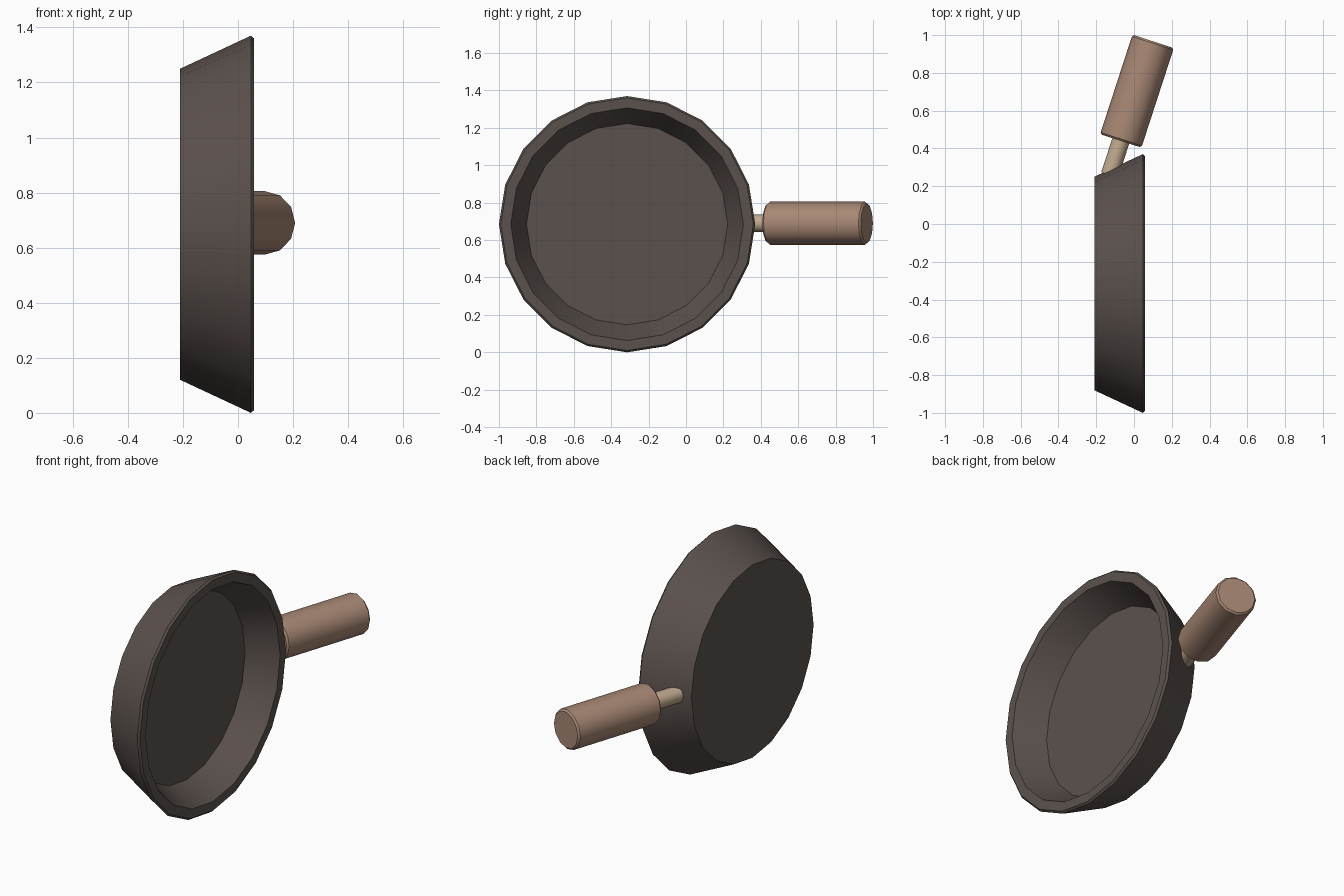
import bpy, bmesh, math
from mathutils import Matrix, Vector

if "Cube" in bpy.data.objects:
    bpy.data.objects.remove(bpy.data.objects["Cube"])


def material(name, rgb):
    m = bpy.data.materials.new(name)
    m.diffuse_color = (*rgb, 1)
    m.use_nodes = True
    m.node_tree.nodes["Principled BSDF"].inputs["Base Color"].default_value = m.diffuse_color
    return m


iron = material("dark iron", (0.105, 0.083, 0.075))
wood = material("brown wood", (0.39, 0.245, 0.175))
pale = material("pale tan", (0.53, 0.40, 0.27))


def lathe(name, profile, sides, origin, axis, mat, angle=35):
    """Revolve (distance along axis, radius) points, capping both ends."""
    axis = Vector(axis).normalized()
    up = Vector((0, 0, 1))
    side = up.cross(axis)
    frame = Matrix((side, up, axis)).transposed()
    bm = bmesh.new()
    rings = []
    for d, r in profile:
        ring = []
        for i in range(sides):
            a = 2 * math.pi * i / sides
            p = frame @ Vector((r * math.sin(a), r * math.cos(a), d))
            ring.append(bm.verts.new(p + Vector(origin)))
        rings.append(ring)
    for lo, hi in zip(rings, rings[1:]):
        for i in range(sides):
            j = (i + 1) % sides
            bm.faces.new((lo[i], lo[j], hi[j], hi[i]))
    bm.faces.new(rings[0])
    bm.faces.new(rings[-1])
    bmesh.ops.recalc_face_normals(bm, faces=bm.faces[:])
    mesh = bpy.data.meshes.new(name)
    bm.to_mesh(mesh)
    bm.free()
    mesh.materials.append(mat)
    ob = bpy.data.objects.new(name, mesh)
    bpy.context.collection.objects.link(ob)
    bpy.ops.object.select_all(action='DESELECT')
    ob.select_set(True)
    bpy.context.view_layer.objects.active = ob
    bpy.ops.object.shade_smooth_by_angle(angle=math.radians(angle))
    return ob


# Pan: flared bowl with a bevelled rim, opening towards +x
lathe("pan", [(-0.21, 0.565), (0.047, 0.685), (0.058, 0.675),
              (0.058, 0.622), (-0.11, 0.538)],
      20, (0, -0.315, 0.685), (1, 0, 0), iron, 24)

# Handle leans 18 degrees away from the pan's plane
tilt = math.radians(18)
direction = (math.sin(tilt), math.cos(tilt), 0)
grip_start = (-0.07, 0.44, 0.69)
length, r, b = 0.554, 0.115, 0.01

# Grip with small chamfers at both ends
lathe("handle_grip", [(0, r - b), (b, r), (length - b, r), (length, r - b)],
      12, grip_start, direction, wood)

# Thin rod joining the grip to the pan wall
lathe("handle_rod", [(-0.19, 0.047), (0.05, 0.047)],
      12, grip_start, direction, pale)
